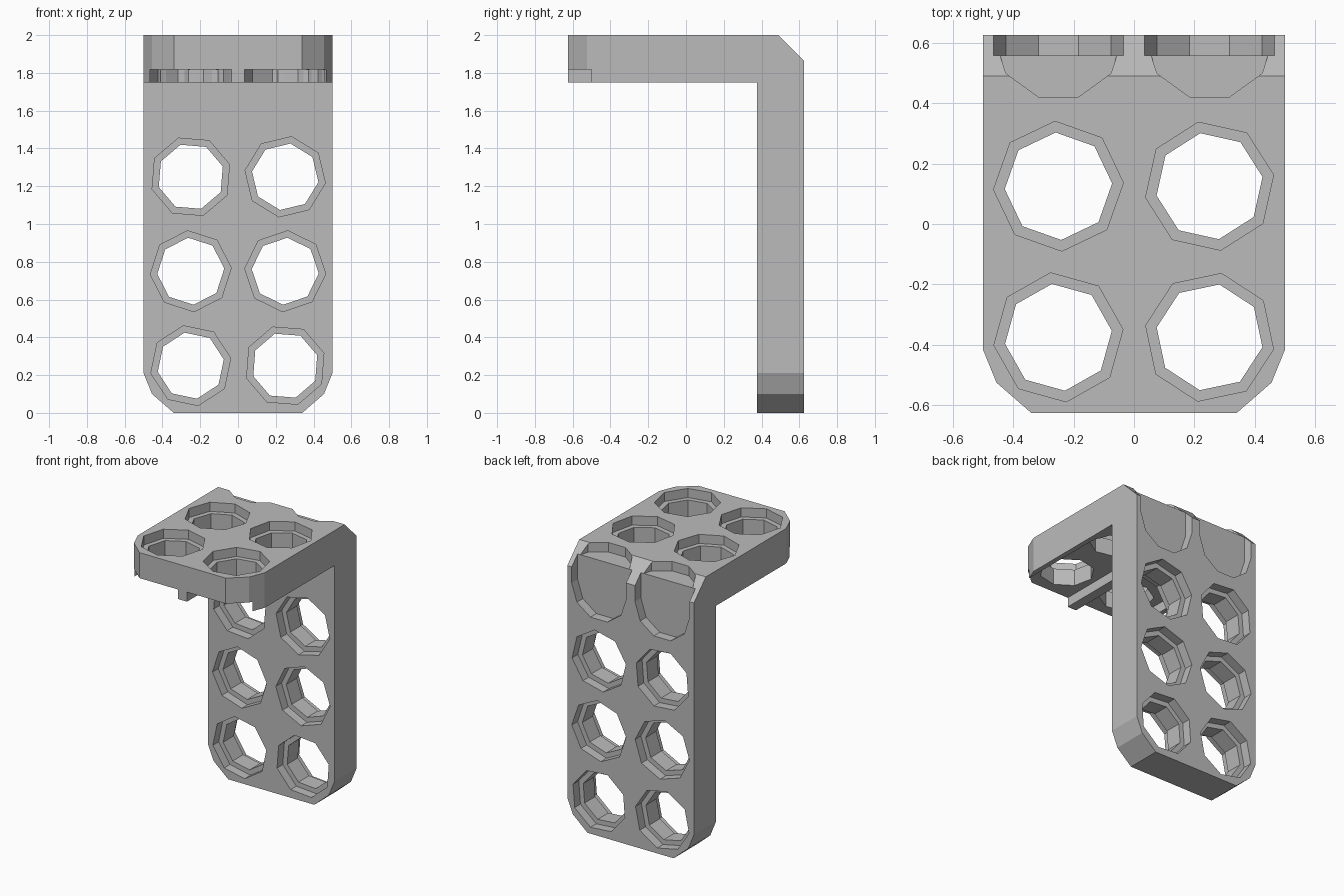
import bpy, bmesh, math, random

if "Cube" in bpy.data.objects:
    bpy.data.objects.remove(bpy.data.objects["Cube"])
random.seed(4)

grey = bpy.data.materials.new("light grey")
grey.diffuse_color = (0.5, 0.5, 0.5, 1)
grey.use_nodes = True
grey.node_tree.nodes["Principled BSDF"].inputs["Base Color"].default_value = grey.diffuse_color

OUTER, INNER, DEPTH = 0.215, 0.178, 0.065


def loft(name, rings, upright):
    """Closed solid through rings of (x, v, w); upright maps v to z and w to y."""
    bm = bmesh.new()
    loops = [[bm.verts.new((x, w, v) if upright else (x, v, w)) for x, v, w in r] for r in rings]
    n = len(loops[0])
    bm.faces.new(loops[0])
    bm.faces.new(loops[-1])
    for a, b in zip(loops, loops[1:]):
        for i in range(n):
            j = (i + 1) % n
            bm.faces.new((a[i], a[j], b[j], b[i]))
    bmesh.ops.recalc_face_normals(bm, faces=bm.faces)
    me = bpy.data.meshes.new(name)
    bm.to_mesh(me)
    bm.free()
    ob = bpy.data.objects.new(name, me)
    bpy.context.collection.objects.link(ob)
    me.materials.append(grey)
    return ob


def prism(name, outline, w0, w1, upright):
    return loft(name, [[(x, v, w) for x, v in outline] for w in (w0, w1)], upright)


def combine(target, other, op):
    mod = target.modifiers.new("cut", "BOOLEAN")
    mod.operation, mod.object, mod.solver = op, other, "EXACT"
    bpy.context.view_layer.objects.active = target
    bpy.ops.object.modifier_apply(modifier=mod.name)
    bpy.data.objects.remove(other)


def plate_outline(low, high):
    """Rectangle with rounded-off corners at its low end."""
    right = [(0.5, high), (0.5, low + 0.21), (0.455, low + 0.1), (0.34, low)]
    return right + [(-x, v) for x, v in reversed(right)]


def stepped_hole(cx, cv, w0, w1, upright):
    """Through hole with a wider, shallow recess at both faces."""
    turn = random.uniform(0, math.tau / 8)
    def ring(r, w):
        return [(cx + r * math.cos(turn + math.tau * k / 8),
                 cv + r * math.sin(turn + math.tau * k / 8), w) for k in range(8)]
    return loft("hole_cutter", [ring(OUTER, w0 - 0.05), ring(OUTER, w0 + DEPTH),
                                ring(INNER, w0 + DEPTH), ring(INNER, w1 - DEPTH),
                                ring(OUTER, w1 - DEPTH), ring(OUTER, w1 + 0.05)], upright)


def slot(cx, cv, end, w0, w1, upright):
    """Recess with a rounded end, open towards v = end."""
    s = -1 if end > cv else 1
    pts = [(cx + OUTER * math.cos(math.pi * k / 5),
            cv + s * OUTER * math.sin(math.pi * k / 5)) for k in range(6)]
    pts += [(cx - OUTER, end), (cx + OUTER, end)]
    return prism("slot_cutter", pts, w0, w1, upright)


# Two plates joined at a right angle
bracket = prism("angle_bracket", plate_outline(0, 2), 0.375, 0.625, True)
top_plate = prism("top_plate", plate_outline(-0.625, 0.625), 1.75, 2, False)
combine(bracket, top_plate, "UNION")

# Sloped outer edge along the bend
edge = loft("edge_cutter", [[(x, 0.475, 2.015), (x, 0.64, 1.85), (x, 0.8, 2.2)]
                            for x in (-0.6, 0.6)], False)
combine(bracket, edge, "DIFFERENCE")

for x in (-0.25, 0.25):
    # Holes in the upright and the top plate
    for z in (0.25, 0.75, 1.25):
        combine(bracket, stepped_hole(x, z, 0.375, 0.625, True), "DIFFERENCE")
    for y in (-0.375, 0.125):
        combine(bracket, stepped_hole(x, y, 1.75, 2, False), "DIFFERENCE")
    # Channels under the top plate, and recesses either side of the bend
    combine(bracket, slot(x, 0.125, -0.7, 1.7, 1.818, False), "DIFFERENCE")
    combine(bracket, slot(x, 1.75, 2.1, 0.558, 0.7, True), "DIFFERENCE")
    combine(bracket, slot(x, 0.625, 0.7, 1.932, 2.1, False), "DIFFERENCE")

# One material and flat faces throughout
bracket.data.materials.clear()
bracket.data.materials.append(grey)
for p in bracket.data.polygons:
    p.material_index = 0
    p.use_smooth = False
